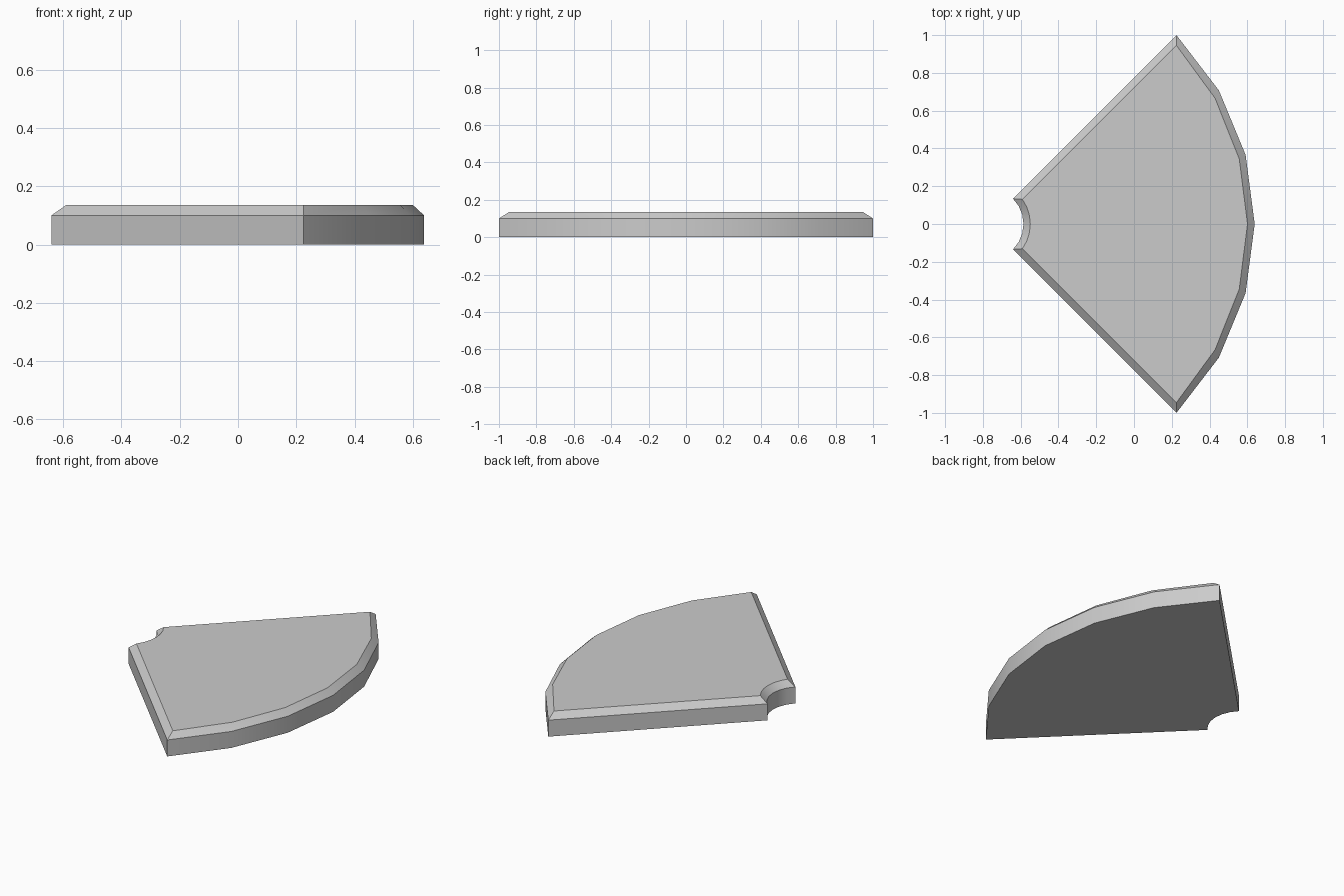
import bpy, bmesh, math

if "Cube" in bpy.data.objects:
    bpy.data.objects.remove(bpy.data.objects["Cube"])

CX = -0.775          # apex of the quarter sector
SEG = 6              # arc segments


def arc(r, off, z):
    """Points on an arc whose ends stay 'off' away from the two straight sides."""
    half = math.pi / 4 - math.asin(off / r)
    pts = []
    for i in range(SEG + 1):
        a = -half + 2 * half * i / SEG
        pts.append((CX + r * math.cos(a), r * math.sin(a), z))
    return pts


def sector(r_in, r_out, off, z):
    return arc(r_out, off, z) + arc(r_in, off, z)[::-1]


def build(name, rings, cap_bottom=True):
    bm = bmesh.new()
    loops = [[bm.verts.new(p) for p in ring] for ring in rings]
    n = len(loops[0])
    for a, b in zip(loops, loops[1:]):
        for i in range(n):
            j = (i + 1) % n
            bm.faces.new((a[i], a[j], b[j], b[i]))
    bm.faces.new(loops[-1])
    if cap_bottom:
        bm.faces.new(loops[0][::-1])
    me = bpy.data.meshes.new(name)
    bm.to_mesh(me)
    bm.free()
    ob = bpy.data.objects.new(name, me)
    bpy.context.collection.objects.link(ob)
    bpy.ops.object.select_all(action='DESELECT')
    ob.select_set(True)
    bpy.context.view_layer.objects.active = ob
    bpy.ops.object.shade_smooth_by_angle(angle=math.radians(30))
    return ob


# Quarter slab with a chamfered upper rim
build("wedge_slab", [
    sector(0.19, 1.414, 0.0, 0.0),
    sector(0.19, 1.414, 0.0, 0.10),
    sector(0.226, 1.376, 0.038, 0.135),
])

# Flush inlay strips following the outer and inner arcs
for name, r0, r1 in (("outer_strip", 1.255, 1.313), ("inner_strip", 0.257, 0.315)):
    build(name, [sector(r0, r1, 0.09, 0.136)], cap_bottom=False)
